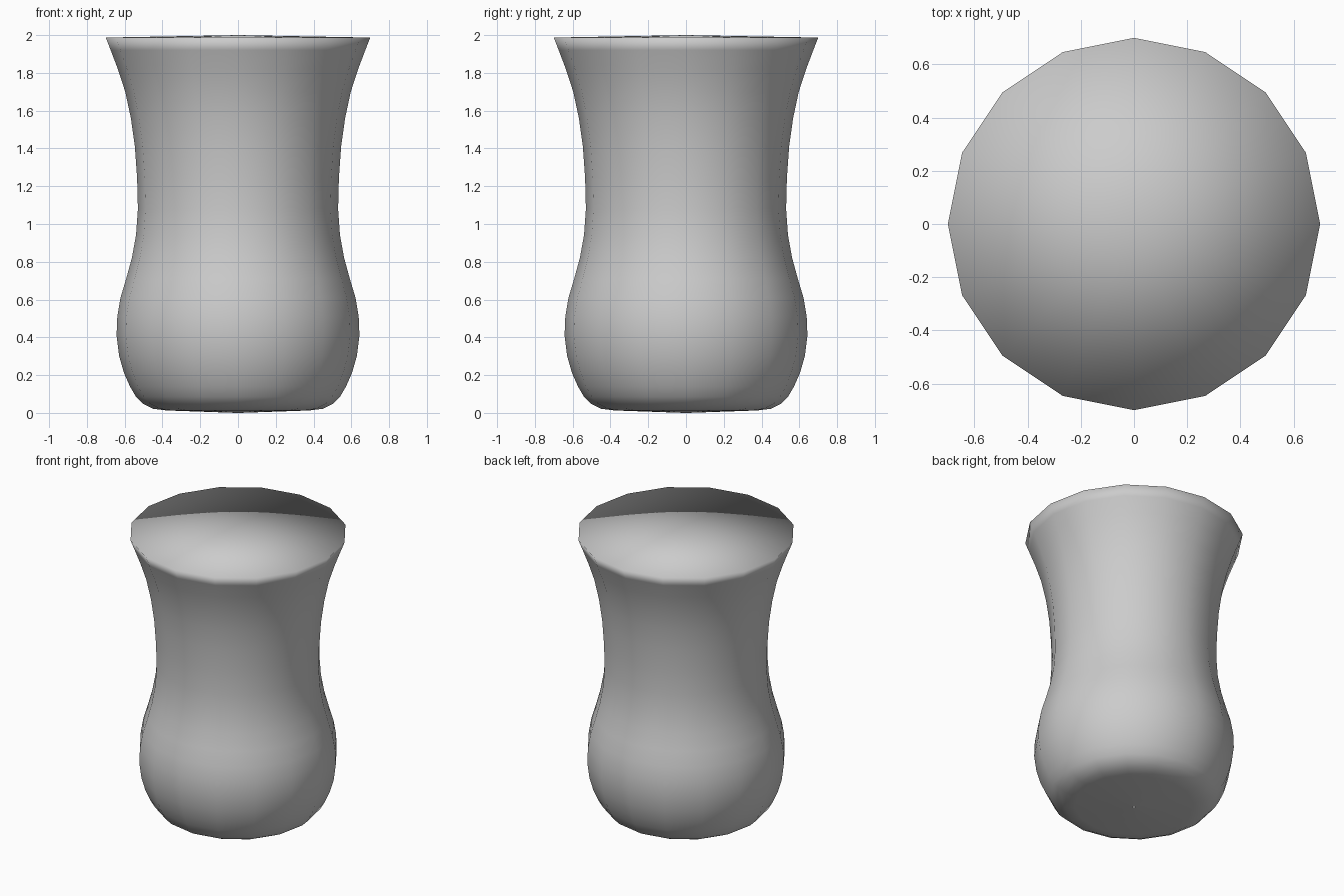
import bpy, bmesh, math

if "Cube" in bpy.data.objects:
    bpy.data.objects.remove(bpy.data.objects["Cube"])

SIDES = 16
# Half profile (radius, height) from the bottom pin-hole up to the rim
profile = [(0.008, 0.0), (0.38, 0.013), (0.45, 0.022), (0.505, 0.05), (0.54, 0.085),
           (0.572, 0.14), (0.603, 0.21), (0.629, 0.30), (0.643, 0.41), (0.639, 0.51),
           (0.622, 0.61), (0.592, 0.71), (0.562, 0.82), (0.54, 0.94), (0.53, 1.08),
           (0.534, 1.24), (0.546, 1.41), (0.567, 1.56), (0.597, 1.70), (0.636, 1.82),
           (0.674, 1.92), (0.70, 1.987)]

# Body: lathed 16-sided wall
bm = bmesh.new()
rings = []
for r, z in profile:
    rings.append([bm.verts.new((r * math.cos(2 * math.pi * i / SIDES),
                                r * math.sin(2 * math.pi * i / SIDES), z))
                  for i in range(SIDES)])
for low, high in zip(rings, rings[1:]):
    for i in range(SIDES):
        j = (i + 1) % SIDES
        bm.faces.new((low[i], low[j], high[j], high[i]))

# Top: very shallow cone closing the rim
tip = bm.verts.new((0, 0, 2.0))
for i in range(SIDES):
    bm.faces.new((rings[-1][i], rings[-1][(i + 1) % SIDES], tip))

# Smooth shading everywhere, including over the rim
for f in bm.faces:
    f.smooth = True
mesh = bpy.data.meshes.new("flared_vessel")
bm.to_mesh(mesh)
bm.free()
obj = bpy.data.objects.new("flared_vessel", mesh)
bpy.context.collection.objects.link(obj)
